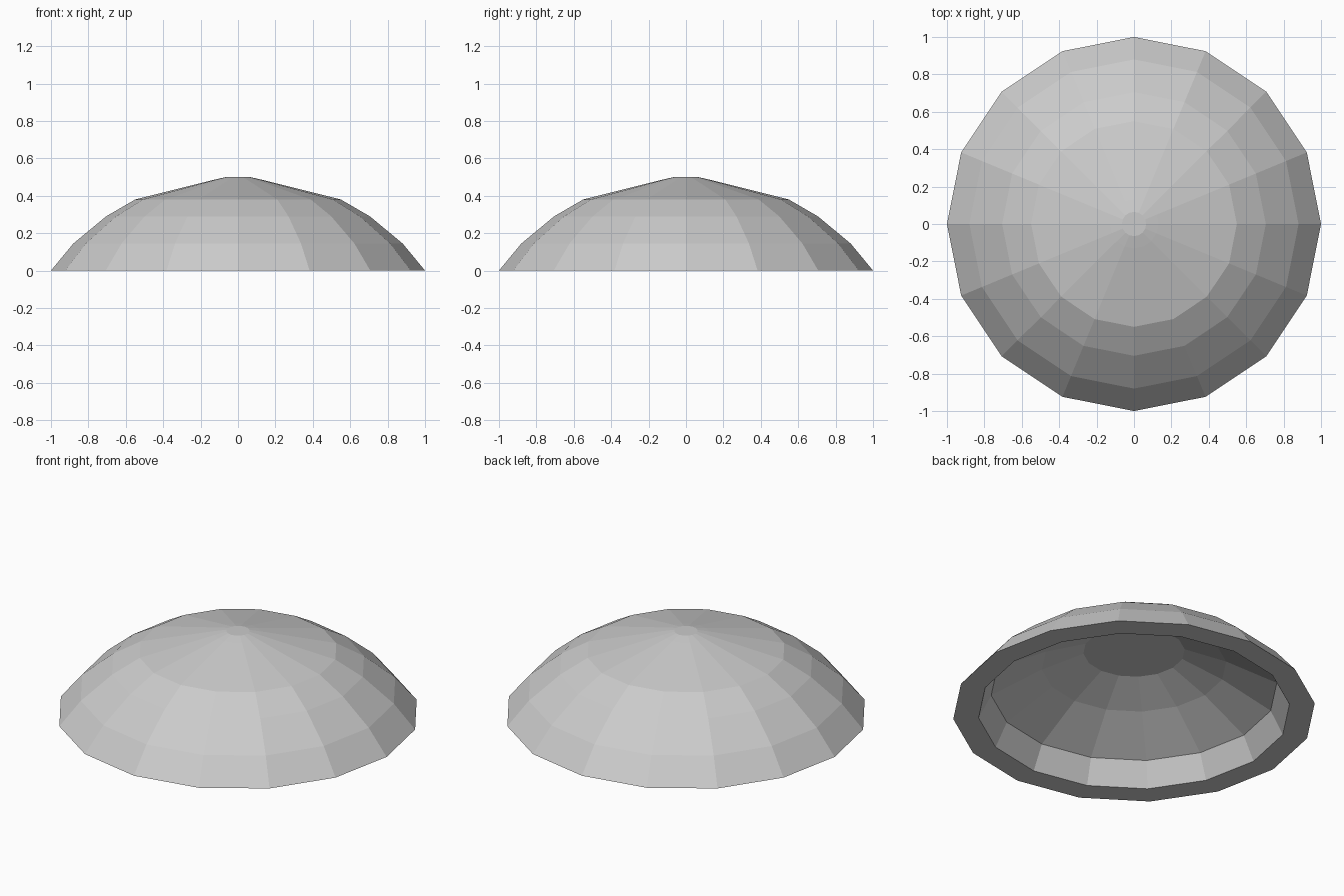
import bpy
import bmesh
import math

cube = bpy.data.objects.get("Cube")
if cube:
    bpy.data.objects.remove(cube, do_unlink=True)

SIDES = 16

# One plain grey for the whole shell
grey = bpy.data.materials.new("light_grey")
grey.use_nodes = True
colour = (0.6, 0.6, 0.6, 1)
grey.diffuse_color = colour
grey.node_tree.nodes["Principled BSDF"].inputs["Base Color"].default_value = colour

# Closed cross-section as (radius, height): ceiling, inner wall, rim, outer wall, crown
PROFILE = [
    (0.28, 0.38), (0.51, 0.29), (0.79, 0.14), (0.86, 0),
    (1, 0), (0.88, 0.145), (0.705, 0.29), (0.55, 0.38),
    (0.13, 0.485), (0.065, 0.5),
]


def lathe(name, profile, material):
    """Sweep a profile round z and cap both ends with flat polygons."""
    bm = bmesh.new()
    rings = []
    for radius, height in profile:
        angles = [math.tau * i / SIDES for i in range(SIDES)]
        rings.append([bm.verts.new((radius * math.cos(a), radius * math.sin(a), height))
                      for a in angles])
    for low, high in zip(rings, rings[1:]):
        for i in range(SIDES):
            j = (i + 1) % SIDES
            bm.faces.new((low[i], low[j], high[j], high[i]))
    bm.faces.new(rings[0][::-1])
    bm.faces.new(rings[-1])
    bmesh.ops.recalc_face_normals(bm, faces=bm.faces)
    mesh = bpy.data.meshes.new(name)
    bm.to_mesh(mesh)
    bm.free()
    mesh.materials.append(material)
    obj = bpy.data.objects.new(name, mesh)
    bpy.context.collection.objects.link(obj)
    return obj


# Hollow faceted dome
lathe("dome_shell", PROFILE, grey)
